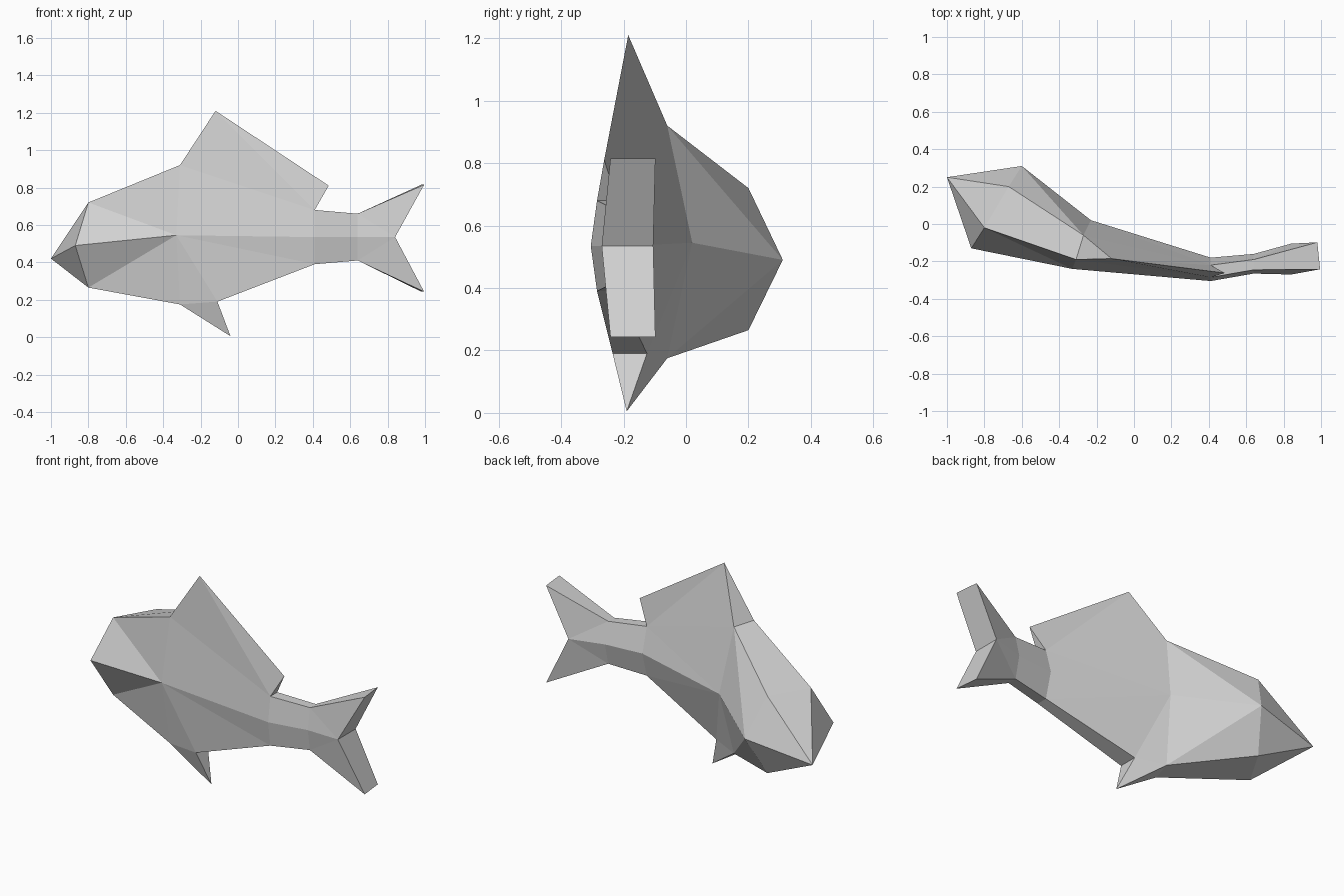
import bpy, bmesh

cube = bpy.data.objects.get("Cube")
if cube:
    bpy.data.objects.remove(cube, do_unlink=True)

mat = bpy.data.materials.new("pale_grey")
mat.use_nodes = True
grey = (0.64, 0.64, 0.64, 1)
mat.diffuse_color = grey
mat.node_tree.nodes["Principled BSDF"].inputs["Base Color"].default_value = grey

bm = bmesh.new()


def point(x, y, z):
    return bm.verts.new((x, y, z))


def face(*verts):
    bm.faces.new(verts)


def side(edge, middle, top, mid, low):
    """Top, middle and bottom points of one flank of a cross-section."""
    return point(*edge, top), point(*middle, mid), point(*edge, low)


def section(heights, front_edge, front_mid, back_mid, back_edge):
    return side(front_edge, front_mid, *heights), side(back_edge, back_mid, *heights)


# Cross-sections from head to tail root
head = section((.72, .49, .265), (-.8, -.02), (-.87, -.13), (-.6, .31), (-.67, .2))
body = section((.92, .545, .175), (-.31, -.19), (-.33, -.24), (-.23, .02), (-.27, -.06))
stem = section((.68, .535, .39), (.41, -.285), (.41, -.305), (.41, -.18), (.41, -.22))
root = section((.66, .535, .41), (.64, -.245), (.64, -.265), (.64, -.16), (.64, -.19))

# Single points: snout and fin tips
snout = point(-1, .25, .42)
dorsal_peak = point(-.12, -.185, 1.21)
dorsal_end = point(.485, -.262, .81)
belly_tip = point(-.04, -.19, .005)
belly_base = point(-.11, -.235, .19), point(-.11, -.125, .19)

# Tail fin: upper tip, notch, lower tip on each flank
tail = (side((.995, -.242), (.84, -.27), .815, .535, .243),
        side((.98, -.098), (.84, -.105), .815, .535, .243))

for s in (0, 1):
    h, b, p, r, t = head[s], body[s], stem[s], root[s], tail[s]
    for k in (0, 2):
        # Snout and shoulders
        face(snout, h[k], h[1])
        if s == 0:
            face(h[k], b[1], h[1])
            face(h[k], b[k], b[1])
        else:
            face(h[1], h[k], b[k])
            face(h[1], b[k], b[1])
        # Flank, stem and tail lobes
        face(b[1], p[k], p[1])
        face(p[k], r[k], r[1], p[1])
        face(r[k], t[k], t[1])
        face(r[k], t[1], r[1])
    face(b[0], p[0], b[1])
    face(b[1], b[2], belly_base[s])
    face(b[1], belly_base[s], p[2])
    # Fin sides
    face(b[0], dorsal_peak, p[0])
    face(dorsal_peak, dorsal_end, p[0])
    face(b[2], belly_base[s], belly_tip)

# Strips joining the two flanks along the top and underside
for k in (0, 2):
    face(snout, head[0][k], head[1][k])
    for a, b in ((head, body), (stem, root), (root, tail)):
        face(a[0][k], b[0][k], b[1][k], a[1][k])
    face(tail[0][k], tail[0][1], tail[1][1], tail[1][k])
face(body[0][0], dorsal_peak, body[1][0])
face(stem[0][0], dorsal_end, stem[1][0])
face(body[0][2], belly_tip, body[1][2])
face(belly_base[0], belly_base[1], belly_tip)
face(belly_base[0], stem[0][2], stem[1][2], belly_base[1])

bmesh.ops.recalc_face_normals(bm, faces=bm.faces[:])
mesh = bpy.data.meshes.new("fish_body")
bm.to_mesh(mesh)
bm.free()
mesh.materials.append(mat)
bpy.context.collection.objects.link(bpy.data.objects.new("fish_body", mesh))
